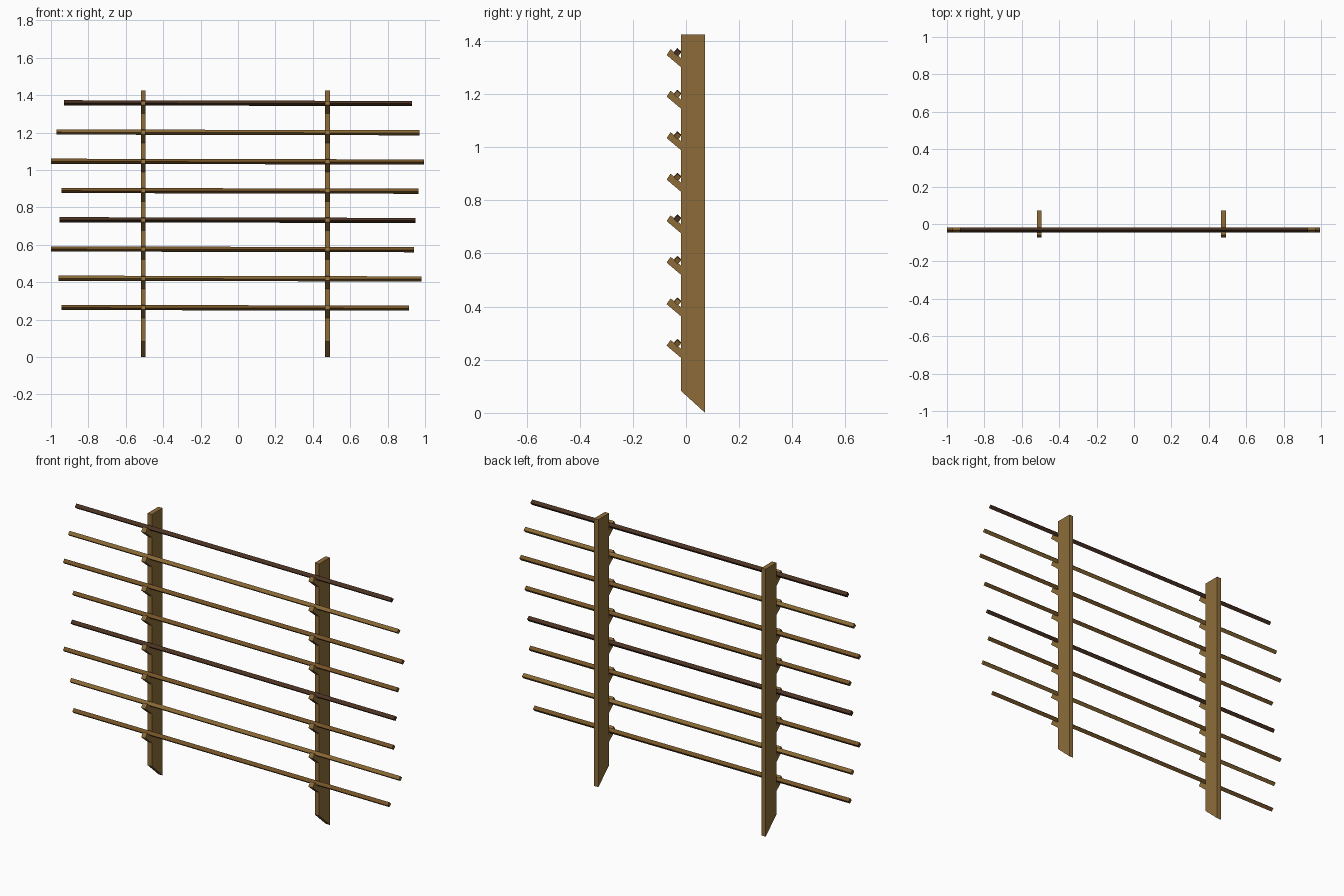
import bpy, bmesh, math

if "Cube" in bpy.data.objects:
    bpy.data.objects.remove(bpy.data.objects["Cube"])


def material(name, rgb):
    m = bpy.data.materials.new(name)
    m.diffuse_color = (*rgb, 1)
    m.use_nodes = True
    m.node_tree.nodes["Principled BSDF"].inputs["Base Color"].default_value = m.diffuse_color
    return m


POST = material("tan wood", (0.27, 0.152, 0.042))
LIGHT = material("light pole wood", (0.25, 0.14, 0.035))
MID = material("medium pole wood", (0.18, 0.088, 0.02))
DARK = material("dark pole wood", (0.07, 0.032, 0.016))


def extrude_x(name, profile, x0, x1, mat, drop=0.0):
    """Extrude a closed (y, z) profile from x0 to x1; drop lowers the right end."""
    bm = bmesh.new()
    a = [bm.verts.new((x0, y, z + drop / 2)) for y, z in profile]
    b = [bm.verts.new((x1, y, z - drop / 2)) for y, z in profile]
    bm.faces.new(a)
    bm.faces.new(b[::-1])
    n = len(a)
    for i in range(n):
        bm.faces.new((a[i], b[i], b[(i + 1) % n], a[(i + 1) % n]))
    bmesh.ops.recalc_face_normals(bm, faces=bm.faces)
    me = bpy.data.meshes.new(name)
    bm.to_mesh(me)
    bm.free()
    me.materials.append(mat)
    ob = bpy.data.objects.new(name, me)
    bpy.context.collection.objects.link(ob)
    return ob


# poles from bottom to top: left end, right end, wood
poles = [(-0.945, 0.915, MID), (-0.96, 0.98, LIGHT), (-1.0, 0.94, MID),
         (-0.955, 0.95, DARK), (-0.945, 0.965, MID), (-1.0, 0.995, MID),
         (-0.97, 0.97, LIGHT), (-0.93, 0.93, DARK)]
post_x = {"left": -0.507, "right": 0.479}
HALF = 0.0128

# upright posts with a slanted foot
for side, x in post_x.items():
    extrude_x(side + "_post", [(-0.019, 0.083), (0.072, 0), (0.072, 1.425), (-0.019, 1.425)],
              x - HALF, x + HALF, POST)

for i, (x0, x1, mat) in enumerate(poles):
    z = 0.263 + i * 0.1563
    # square pole turned to lie on the sloping pegs
    r = 0.0138
    square = [(-0.032 + r * math.cos(math.radians(t)), z + r * math.sin(math.radians(t)))
              for t in (5, 95, 185, 275)]
    extrude_x(f"pole_{i + 1}", square, x0, x1, mat, 0.004)
    # sloping pegs on the front of both posts
    peg = [(-0.073, z - 0.010), (-0.058, z + 0.012), (-0.015, z - 0.025), (-0.015, z - 0.059)]
    for side, x in post_x.items():
        extrude_x(f"{side}_peg_{i + 1}", peg, x - HALF, x + HALF, POST)
